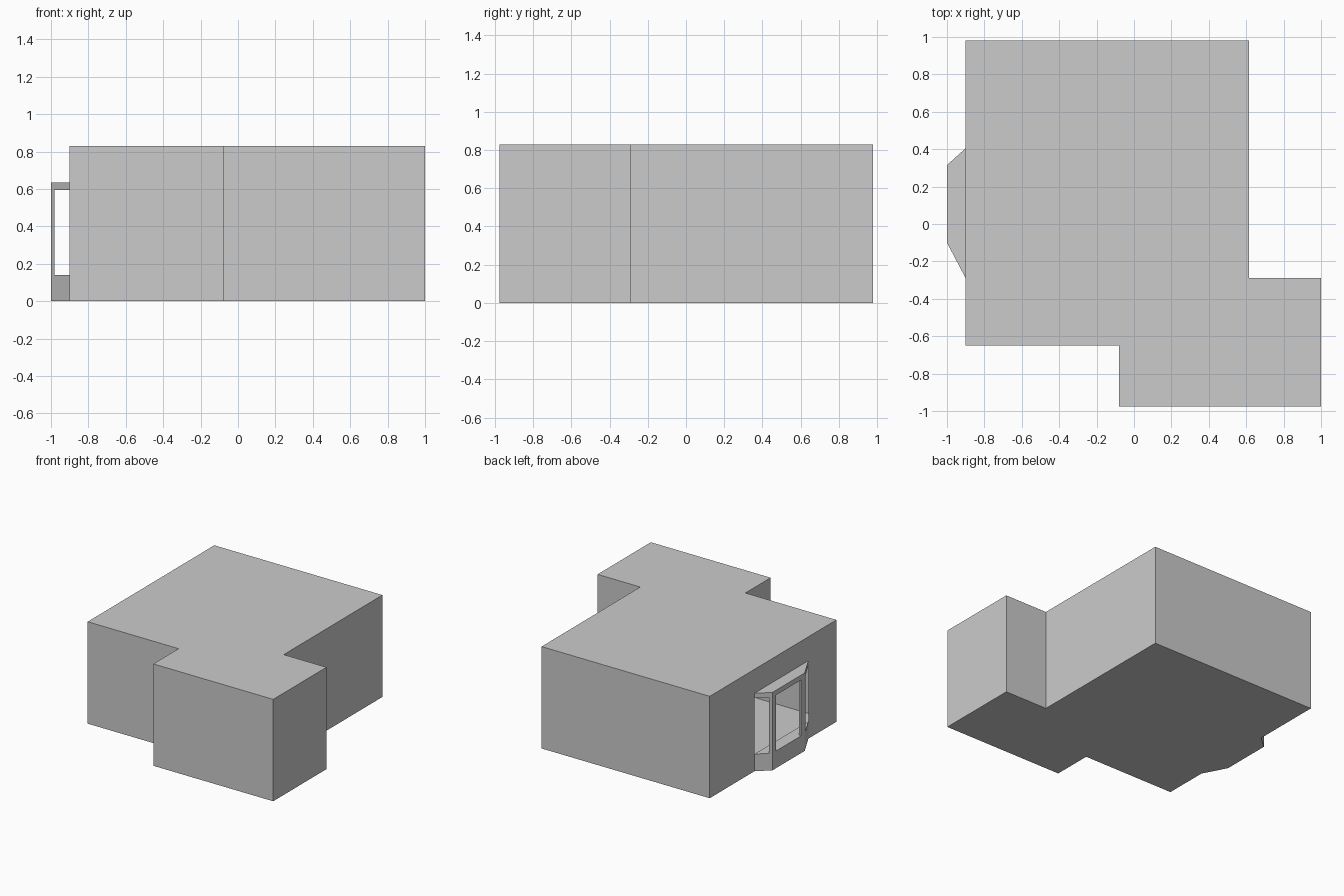
import bpy, bmesh
from mathutils import Vector

if "Cube" in bpy.data.objects:
    bpy.data.objects.remove(bpy.data.objects["Cube"])

H = 0.83                    # wall height
SILL, HEAD, TOP = 0.14, 0.595, 0.635   # bay window levels
PLAN = [(-0.9, -0.65), (-0.08, -0.65), (-0.08, -0.975), (1, -0.975),
        (1, -0.29), (0.615, -0.29), (0.615, 0.98), (-0.9, 0.98)]
BAY = [(-0.9, 0.405), (-1, 0.315), (-1, -0.10), (-0.9, -0.29)]


def finish(name, bm):
    bmesh.ops.remove_doubles(bm, verts=bm.verts, dist=1e-5)
    bmesh.ops.recalc_face_normals(bm, faces=bm.faces)
    mesh = bpy.data.meshes.new(name)
    bm.to_mesh(mesh)
    bm.free()
    ob = bpy.data.objects.new(name, mesh)
    bpy.context.collection.objects.link(ob)
    return ob


def add_face(bm, pts):
    return bm.faces.new([bm.verts.new(p) for p in pts])


def prism(name, outline, z0, z1):
    bm = bmesh.new()
    base = add_face(bm, [(x, y, z0) for x, y in outline])
    ext = bmesh.ops.extrude_face_region(bm, geom=[base], use_keep_orig=True)
    verts = [v for v in ext["geom"] if isinstance(v, bmesh.types.BMVert)]
    bmesh.ops.translate(bm, verts=verts, vec=(0, 0, z1 - z0))
    return finish(name, bm)


# hollow room shell: floor, ceiling and plain walls
bm = bmesh.new()
for z in (0, H):
    add_face(bm, [(x, y, z) for x, y in PLAN])
for (xa, ya), (xb, yb) in zip(PLAN[:-1], PLAN[1:]):
    add_face(bm, [(xa, ya, 0), (xb, yb, 0), (xb, yb, H), (xa, ya, H)])

# left wall with the opening into the bay window
x = PLAN[0][0]
outer = [(-0.65, 0), (0.98, 0), (0.98, H), (-0.65, H)]
inner = [(BAY[3][1], SILL), (BAY[0][1], SILL), (BAY[0][1], HEAD), (BAY[3][1], HEAD)]
for i in range(4):
    j = (i + 1) % 4
    add_face(bm, [(x, *outer[i]), (x, *outer[j]), (x, *inner[j]), (x, *inner[i])])
finish("room_shell", bm)

# bay window base and roof slab
prism("bay_base", BAY, 0, SILL)
prism("bay_roof", BAY, HEAD, TOP)


# corner posts, wrapping from the front onto the angled sides
def corner_post(name, wall, corner, inward):
    w, c = Vector(wall), Vector(corner)
    side = c.lerp(w, 0.2)
    front = c + Vector((0, inward * 0.045))
    back = Vector((side.x, front.y))
    prism(name, [c, side, back, front], SILL, HEAD)


corner_post("bay_post_back", BAY[0], BAY[1], -1)
corner_post("bay_post_front", BAY[3], BAY[2], 1)
